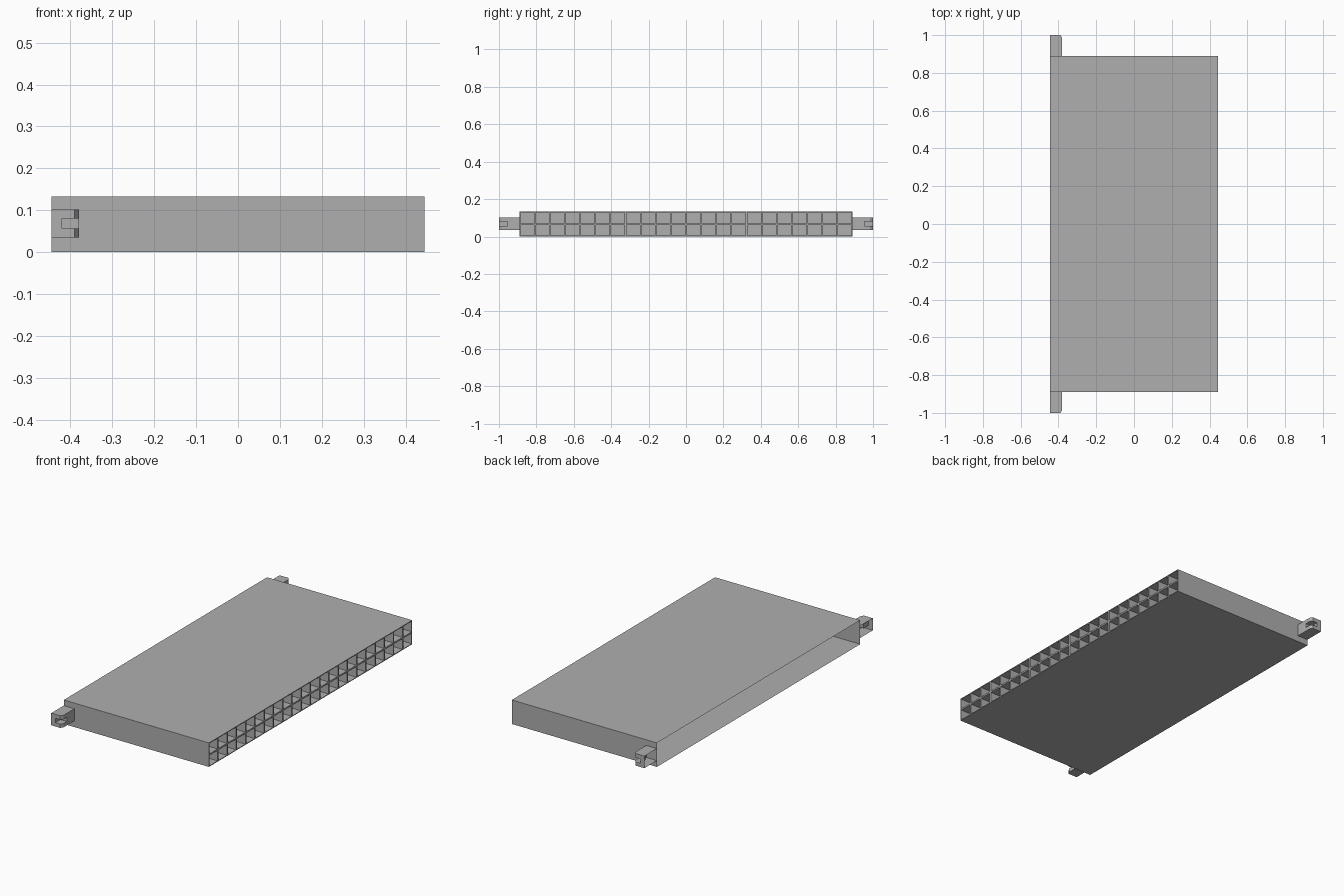
import bpy, bmesh

if "Cube" in bpy.data.objects:
    bpy.data.objects.remove(bpy.data.objects["Cube"])

HX, HY, H = 0.445, 0.89, 0.133
COLS, ROWS = 22, 2
WALL, DEPTH = 0.006, 0.25

# Dark grey plastic
plastic = bpy.data.materials.new("dark_plastic")
plastic.diffuse_color = (0.43, 0.43, 0.43, 1)
plastic.use_nodes = True
plastic.node_tree.nodes["Principled BSDF"].inputs["Base Color"].default_value = plastic.diffuse_color


def finish(bm, name):
    bmesh.ops.remove_doubles(bm, verts=bm.verts, dist=1e-5)
    bmesh.ops.recalc_face_normals(bm, faces=bm.faces)
    me = bpy.data.meshes.new(name)
    bm.to_mesh(me)
    bm.free()
    me.materials.append(plastic)
    ob = bpy.data.objects.new(name, me)
    bpy.context.collection.objects.link(ob)
    return ob


def add_face(bm, points):
    bm.faces.new([bm.verts.new(p) for p in points])


# Housing: cell face on +x, thin side walls, open at the back (-x)
def grid_point(i, j):
    return (HX, -HY + 2 * HY * i / COLS, H * j / ROWS)


bm = bmesh.new()
for i in range(COLS):
    for j in range(ROWS):
        add_face(bm, [grid_point(i, j), grid_point(i + 1, j),
                      grid_point(i + 1, j + 1), grid_point(i, j + 1)])
bmesh.ops.remove_doubles(bm, verts=bm.verts, dist=1e-5)
cells = list(bm.faces)

# Square pockets
bmesh.ops.inset_individual(bm, faces=cells, thickness=WALL)
pockets = bmesh.ops.extrude_discrete_faces(bm, faces=cells)["faces"]
bmesh.ops.translate(bm, verts=list({v for f in pockets for v in f.verts}),
                    vec=(-DEPTH, 0, 0))

# Outer side walls, one flat panel per side
loop = [(-HY, 0), (HY, 0), (HY, H), (-HY, H)]
for a, b in zip(loop, loop[1:] + loop[:1]):
    add_face(bm, [(HX, *a), (-HX, *a), (-HX, *b), (HX, *b)])
finish(bm, "connector_housing")

# Side latch: hollow tab with chamfered corner and a slot in its outer end
XO, XC, XS, XI = -0.38, -0.39, -0.42, -HX
YO, YC, YS = 1.0, 0.985, 0.955
Z = [0.035, 0.056, 0.08, 0.102]
full = [(XI, YO), (XC, YO), (XO, YC), (XO, HY)]
notched = [(XI, YO), (XS, YO), (XS, YS), (XO, YS), (XO, HY)]
slot = [(XS, YO), (XC, YO), (XO, YC), (XO, YS), (XS, YS)]
cap = full + [(XI, HY)]

bm = bmesh.new()
for outline, z0, z1 in [(full, Z[0], Z[1]), (notched, Z[1], Z[2]), (full, Z[2], Z[3])]:
    for a, b in zip(outline, outline[1:]):
        add_face(bm, [(*a, z0), (*b, z0), (*b, z1), (*a, z1)])
for outline, z in zip([cap, slot, slot, cap], Z):
    add_face(bm, [(*p, z) for p in outline])
latch = finish(bm, "side_latches")
mirror = latch.modifiers.new("mirror", "MIRROR")
mirror.use_axis = (False, True, False)
